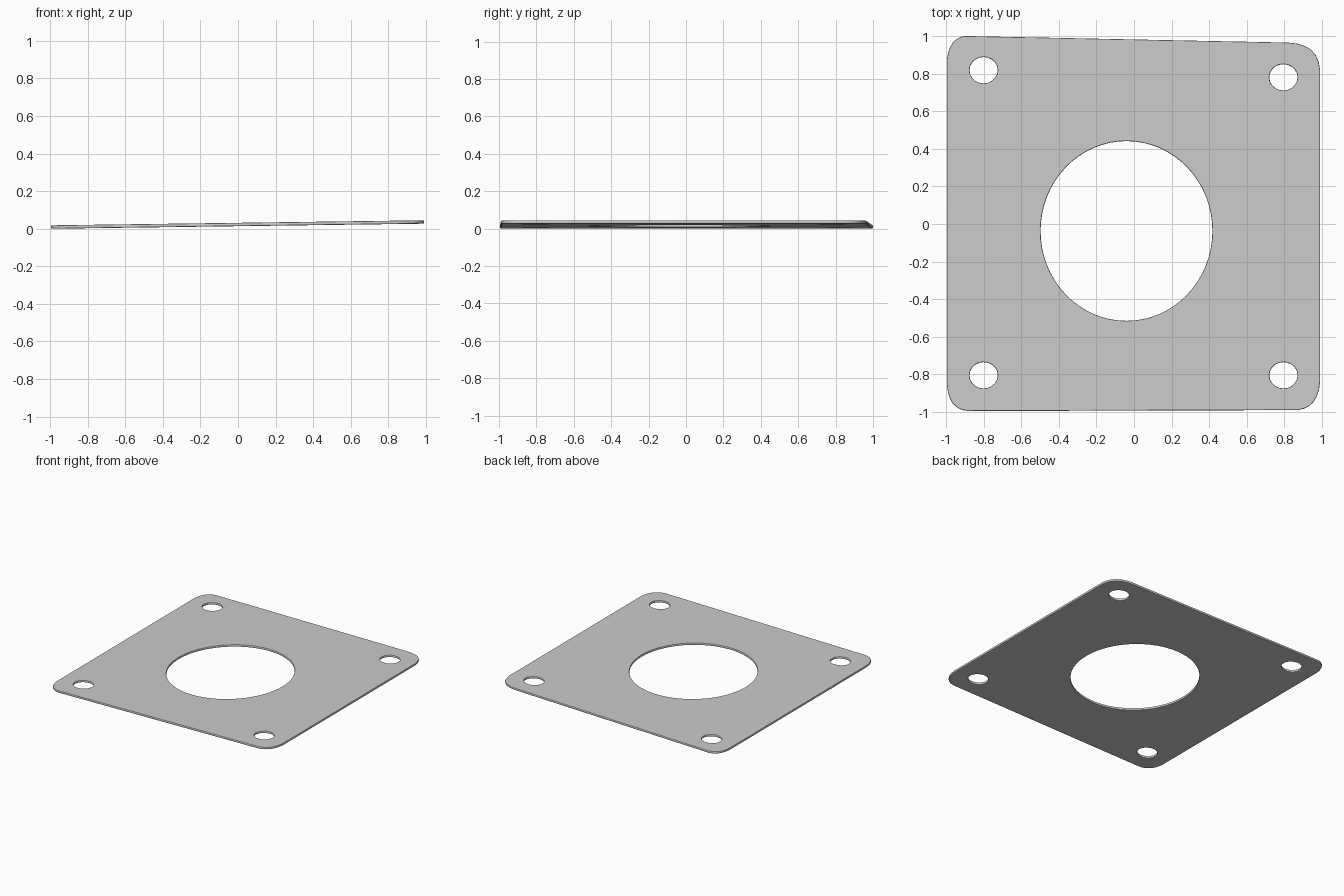
import bpy
from math import sin, cos, tau

old = bpy.data.objects.get("Cube")
if old:
    bpy.data.objects.remove(old)

steel = bpy.data.materials.new("plain_grey")
steel.use_nodes = True
grey = (0.6, 0.6, 0.6, 1)
steel.diffuse_color = grey
steel.node_tree.nodes["Principled BSDF"].inputs["Base Color"].default_value = grey

RIM = 0.005


def add_loop(curve, points):
    spline = curve.splines.new("POLY")
    spline.points.add(len(points) - 1)
    for p, (x, y) in zip(spline.points, points):
        p.co = (x, y, 0, 1)
    spline.use_cyclic_u = True


def ellipse(cx, cy, rx, ry, count):
    return [(cx + rx * cos(tau * i / count), cy + ry * sin(tau * i / count))
            for i in range(count)]


def rounded_outline(corners, steps=6):
    # each corner is a quadratic arc between its two edge points
    points = []
    for a, b, c in corners:
        for i in range(steps + 1):
            t = i / steps
            points.append(tuple((1 - t) ** 2 * p + 2 * t * (1 - t) * q + t * t * r
                                for p, q, r in zip(a, b, c)))
    return points


# Plate profile with a large bore and four bolt holes
curve = bpy.data.curves.new("plate_profile", "CURVE")
curve.dimensions = "2D"
curve.fill_mode = "BOTH"
add_loop(curve, rounded_outline([
    ((0.87, -0.99), (0.98, -0.98), (0.99, -0.84)),
    ((0.99, 0.82), (0.98, 0.96), (0.82, 0.965)),
    ((-0.9, 1.0), (-0.98, 0.99), (-0.995, 0.88)),
    ((-0.995, -0.86), (-0.985, -0.99), (-0.88, -0.995)),
]))
add_loop(curve, ellipse(-0.04, -0.037, 0.457, 0.478, 64))
for x, y in [(-0.8, 0.818), (0.795, 0.78), (-0.8, -0.805), (0.795, -0.805)]:
    add_loop(curve, ellipse(x, y, 0.075, 0.07, 20))
curve.extrude = 0.004
curve.bevel_depth = RIM
curve.bevel_resolution = 1
curve.offset = -RIM

# Convert the profile to a mesh
source = bpy.data.objects.new("plate_profile", curve)
bpy.context.collection.objects.link(source)
graph = bpy.context.evaluated_depsgraph_get()
mesh = bpy.data.meshes.new_from_object(source.evaluated_get(graph))
bpy.data.objects.remove(source)

# The plate rises gently towards its left side
for v in mesh.vertices:
    v.co.z += 0.031 + 0.0135 * v.co.x
low = min(v.co.z for v in mesh.vertices)
for v in mesh.vertices:
    v.co.z -= low

mesh.materials.clear()
mesh.materials.append(steel)
plate = bpy.data.objects.new("mounting_plate", mesh)
bpy.context.collection.objects.link(plate)
bpy.context.view_layer.objects.active = plate
plate.select_set(True)
bpy.ops.object.shade_smooth_by_angle(angle=0.5)
